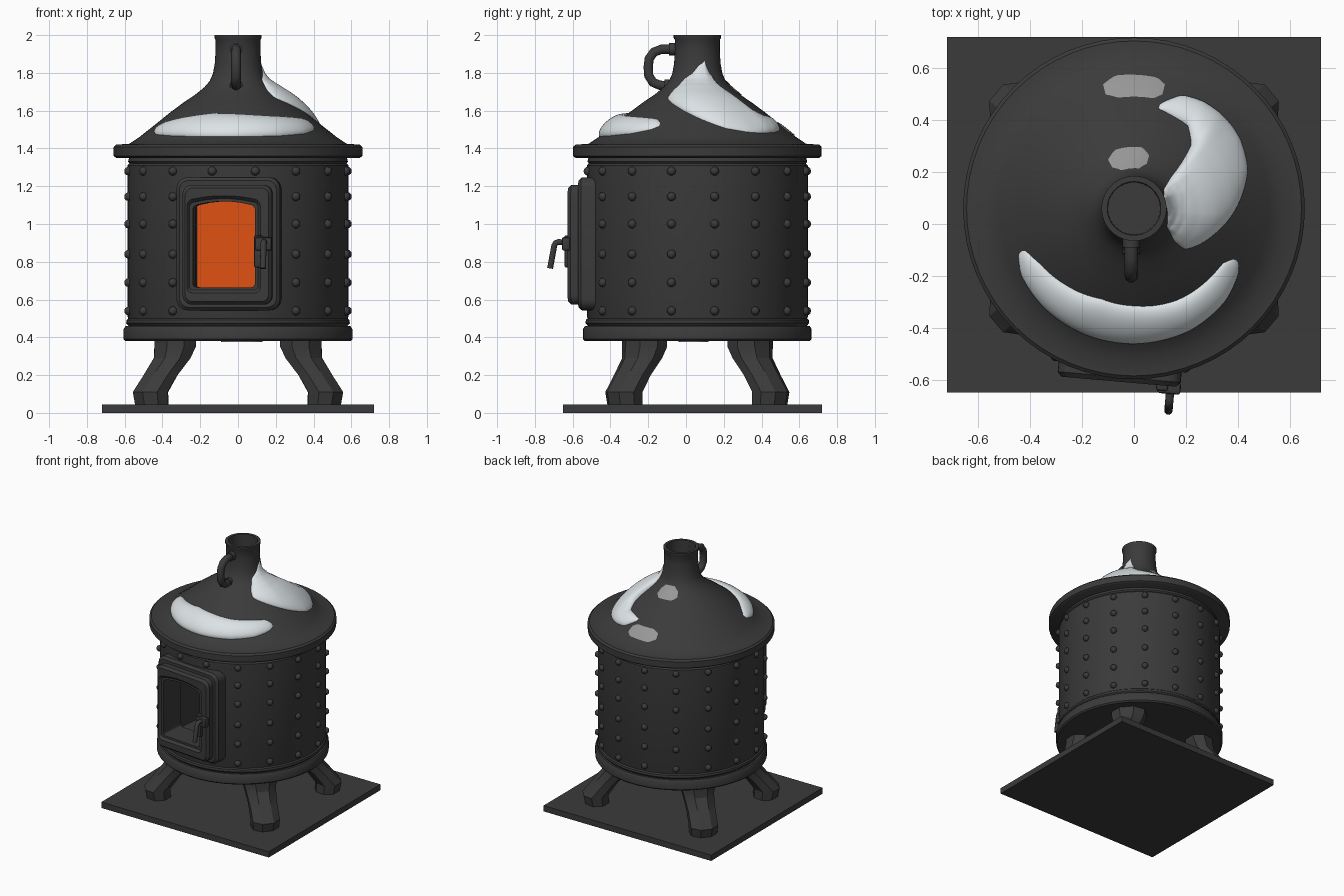
import bpy, bmesh, math
from mathutils import Vector

if "Cube" in bpy.data.objects:
    bpy.data.objects.remove(bpy.data.objects["Cube"])

CY = 0.06  # stove axis sits slightly behind the origin


def material(name, rgb):
    m = bpy.data.materials.new(name)
    m.diffuse_color = (*rgb, 1)
    m.use_nodes = True
    m.node_tree.nodes["Principled BSDF"].inputs["Base Color"].default_value = m.diffuse_color
    return m


IRON = material("dark_iron", (0.043, 0.043, 0.043))
SNOW = material("snow_white", (0.72, 0.77, 0.79))
FIRE = material("fire_orange", (0.72, 0.08, 0.006))
ASH = material("ash_grey", (0.31, 0.31, 0.31))


def finish(obj, mat, angle=38):
    obj.data.materials.clear()
    obj.data.materials.append(mat)
    bpy.ops.object.select_all(action='DESELECT')
    obj.select_set(True)
    bpy.context.view_layer.objects.active = obj
    bpy.ops.object.shade_smooth_by_angle(angle=math.radians(angle))
    return obj


def make(name, bm, mat, loc=(0, 0, 0), rot=0, angle=38, recalc=True):
    if recalc:
        bmesh.ops.recalc_face_normals(bm, faces=bm.faces)
    me = bpy.data.meshes.new(name)
    bm.to_mesh(me)
    bm.free()
    obj = bpy.data.objects.new(name, me)
    bpy.context.collection.objects.link(obj)
    obj.location = loc
    obj.rotation_euler.z = rot
    return finish(obj, mat, angle)


def loft(bm, rings, caps=True, closed=False):
    vs = [[bm.verts.new(p) for p in ring] for ring in rings]
    n = len(vs[0])
    pairs = list(zip(vs, vs[1:])) + ([(vs[-1], vs[0])] if closed else [])
    for a, b in pairs:
        for i in range(n):
            j = (i + 1) % n
            bm.faces.new((a[i], a[j], b[j], b[i]))
    if caps:
        bm.faces.new(vs[0][::-1])
        bm.faces.new(vs[-1])


def lathe(name, profile, mat=IRON, seg=64):
    bm = bmesh.new()
    loft(bm, [[(r * math.cos(math.tau * i / seg), r * math.sin(math.tau * i / seg), z)
               for i in range(seg)] for r, z in profile])
    return make(name, bm, mat, (0, CY, 0))


def box(name, lo, hi, mat, loc=(0, 0, 0), rot=0, bevel=0.0):
    bm = bmesh.new()
    bmesh.ops.create_cube(bm, size=1)
    for v in bm.verts:
        v.co = [l + (h - l) * (c + 0.5) for l, h, c in zip(lo, hi, v.co)]
    if bevel:
        bmesh.ops.bevel(bm, geom=bm.edges[:], offset=bevel, segments=2, affect='EDGES', profile=0.5)
    return make(name, bm, mat, loc, rot)


def tube(name, pts, radius, loc, rot=0):
    cu = bpy.data.curves.new(name, 'CURVE')
    cu.dimensions = '3D'
    cu.bevel_depth, cu.bevel_resolution, cu.use_fill_caps = radius, 3, True
    sp = cu.splines.new('POLY')
    sp.points.add(len(pts) - 1)
    for p, co in zip(sp.points, pts):
        p.co = (*co, 1)
    obj = bpy.data.objects.new(name, cu)
    bpy.context.collection.objects.link(obj)
    obj.location, obj.rotation_euler.z = loc, rot
    bpy.ops.object.select_all(action='DESELECT')
    obj.select_set(True)
    bpy.context.view_layer.objects.active = obj
    bpy.ops.object.convert(target='MESH')
    return finish(bpy.context.view_layer.objects.active, IRON, 50)


def interp(table, x):
    for a, b in zip(table, table[1:]):
        if x <= b[0]:
            t = max(0, (x - a[0]) / (b[0] - a[0]))
            return [p + (q - p) * t for p, q in zip(a[1:], b[1:])]
    return list(table[-1][1:])


# floor plate
box("floor_plate", (-0.72, -0.65, 0), (0.72, 0.72, 0.045), IRON)

# four splayed legs, lofted from rounded sections (z, radius, radial half, side half)
sections = [(0.04, 0.595, 0.085, 0.095), (0.11, 0.605, 0.09, 0.1), (0.2, 0.535, 0.085, 0.1),
            (0.29, 0.455, 0.09, 0.11), (0.35, 0.435, 0.1, 0.125), (0.4, 0.435, 0.1, 0.125)]
for name, deg in (("back_right_leg", 40), ("back_left_leg", 140),
                  ("front_left_leg", 220), ("front_right_leg", 320)):
    bm = bmesh.new()
    loft(bm, [[(c + a * math.cos(math.tau * (i + 0.5) / 8) * 1.06,
                b * math.sin(math.tau * (i + 0.5) / 8) * 1.06, z) for i in range(8)]
              for z, c, a, b in sections])
    make(name, bm, IRON, (0, CY, 0), math.radians(deg), 30)

# turned rings, drum and roof with chimney
lathe("base_ring", [(0.01, 0.38), (0.595, 0.38), (0.605, 0.39), (0.605, 0.445), (0.595, 0.46), (0.01, 0.465)])
lathe("lower_bead", [(0.5, 0.45), (0.575, 0.455), (0.592, 0.475), (0.59, 0.492), (0.575, 0.505), (0.5, 0.51)])
body = lathe("drum", [(0.01, 0.45), (0.565, 0.455), (0.585, 0.51), (0.585, 1.31), (0.57, 1.325), (0.01, 1.34)])
lathe("upper_bead", [(0.5, 1.31), (0.57, 1.315), (0.582, 1.33), (0.575, 1.355), (0.5, 1.36)])
slope = [(0.575, 1.425), (0.52, 1.462), (0.44, 1.525), (0.36, 1.59), (0.293, 1.64), (0.225, 1.686),
         (0.177, 1.725), (0.15, 1.757), (0.133, 1.795), (0.123, 1.85), (0.119, 1.91)]
lathe("roof_and_chimney", [(0.01, 1.35), (0.645, 1.35), (0.658, 1.36), (0.658, 1.408), (0.645, 1.42)] + slope
      + [(0.119, 1.975), (0.125, 1.985), (0.125, 2.0), (0.103, 2.0), (0.1, 1.8), (0.01, 1.8)])

# firebox hollow cut into the drum, with the fire at its back
TURN = math.radians(-5)
PLACE = (0, CY, 0)
cutter = box("firebox_cutter", (-0.2, -0.64, 0.645), (0.165, -0.2, 1.145), IRON, PLACE, TURN)
cutter.hide_render = True
mod = body.modifiers.new("firebox", 'BOOLEAN')
mod.operation, mod.object, mod.solver = 'DIFFERENCE', cutter, 'EXACT'
bpy.context.view_layer.objects.active = body
bpy.ops.object.modifier_apply(modifier=mod.name)
bpy.data.objects.remove(cutter)
finish(body, IRON, 30)
box("fire_glow", (-0.2, -0.215, 0.645), (0.165, -0.207, 1.145), FIRE, PLACE, TURN)


# stepped door frame with an arched window
def outline(y, cx, cz, hw, hh, r, arch=0.0):
    pts = []
    for k, (sx, sz) in enumerate(((1, 1), (-1, 1), (-1, -1), (1, -1))):
        for i in range(6):
            a = math.pi / 2 * (k + i / 5)
            pts.append((sx * (hw - r) + r * math.cos(a), sz * (hh - r) + r * math.sin(a)))
        if k == 0:
            pts += [((hw - r) * t, hh) for t in (0.6, 0.2, -0.2, -0.6)]
    return [(cx + x, y, cz + z + (arch * (1 - (x / hw) ** 2) if z > 0 else 0)) for x, z in pts]


bm = bmesh.new()
win = (-0.018, 0.88)
loft(bm, [outline(-0.46, 0, 0.895, 0.275, 0.352, 0.06), outline(-0.595, 0, 0.895, 0.275, 0.352, 0.06),
          outline(-0.612, 0, 0.895, 0.258, 0.336, 0.05), outline(-0.612, 0, 0.89, 0.238, 0.317, 0.05),
          outline(-0.652, 0, 0.89, 0.238, 0.317, 0.05), outline(-0.67, 0, 0.89, 0.222, 0.301, 0.04),
          outline(-0.67, *win, 0.195, 0.245, 0.03, 0.025), outline(-0.652, *win, 0.182, 0.23, 0.02, 0.025),
          outline(-0.652, *win, 0.165, 0.215, 0.02, 0.025), outline(-0.46, *win, 0.165, 0.215, 0.02, 0.025)],
     caps=False, closed=True)
make("door", bm, IRON, PLACE, TURN, 30)

# door latch and lever
box("latch_plate", (0.145, -0.69, 0.77), (0.19, -0.655, 0.94), IRON, PLACE, TURN, 0.008)
box("latch_block", (0.15, -0.7, 0.86), (0.24, -0.655, 0.93), IRON, PLACE, TURN, 0.01)
tube("latch_lever", [(0.2, -0.66, 0.9), (0.2, -0.72, 0.905), (0.2, -0.735, 0.9), (0.2, -0.743, 0.885),
                     (0.2, -0.765, 0.765)], 0.016, PLACE, TURN)

# rivets in sixteen columns, skipping those behind the door
bm = bmesh.new()
for k in range(16):
    deg = 9 + 22.5 * k
    for z in (1.28, 1.145, 1.0, 0.84, 0.69, 0.54):
        if 245 < deg < 290 and z < 1.2:
            continue
        a = math.radians(deg)
        d = Vector((math.cos(a), math.sin(a), 0))
        ret = bmesh.ops.create_icosphere(bm, subdivisions=2, radius=0.024)
        bmesh.ops.translate(bm, verts=ret["verts"], vec=d * 0.586 + Vector((0, 0, z)))
make("rivets", bm, IRON, (0, CY, 0), angle=60)

# chimney handle with end collars
tube("chimney_handle", [(0, -0.1, 1.925), (0, -0.19, 1.925), (0, -0.23, 1.91), (0, -0.255, 1.875),
                        (0, -0.26, 1.83), (0, -0.257, 1.785), (0, -0.235, 1.75), (0, -0.2, 1.735),
                        (0, -0.14, 1.73)], 0.026, (-0.01, CY, 0))
tube("upper_handle_collar", [(0, -0.1, 1.925), (0, -0.15, 1.925)], 0.034, (-0.01, CY, 0))
tube("lower_handle_collar", [(0, -0.12, 1.73), (0, -0.175, 1.733)], 0.034, (-0.01, CY, 0))


# drifts lying on the roof: rows of (angle, inner radius, outer radius)
def drift(name, rows, thick, base, mat, n=48, m=20):
    prof = sorted(slope)
    bm = bmesh.new()
    grid = []
    for i in range(n + 1):
        v = i / n
        deg = rows[0][0] + (rows[-1][0] - rows[0][0]) * v
        r0, r1 = interp(rows, deg)
        end = min(1, 2.2 * math.sqrt(max(0, v * (1 - v))))
        line = []
        for j in range(m + 1):
            u = (1 - math.cos(math.pi * j / m)) / 2
            r = r0 + (r1 - r0) * u
            z = interp(prof, r)[0]
            nrm = Vector((interp(prof, r - 0.008)[0] - interp(prof, r + 0.008)[0], 0.016)).normalized()
            h = base + thick * end * 2 * math.sqrt(max(0, u * (1 - u)))
            a = math.radians(deg)
            line.append(bm.verts.new(((r + nrm.x * h) * math.cos(a), (r + nrm.x * h) * math.sin(a), z + nrm.y * h)))
        grid.append(line)
    for a, b in zip(grid, grid[1:]):
        for j in range(m):
            bm.faces.new((a[j], a[j + 1], b[j + 1], b[j]))
    make(name, bm, mat, (0, CY, 0), angle=70, recalc=False)


drift("front_snow", [(200, 0.45, 0.475), (210, 0.42, 0.505), (228, 0.395, 0.515), (250, 0.37, 0.52),
                     (270, 0.375, 0.52), (295, 0.39, 0.515), (315, 0.395, 0.5), (328, 0.4, 0.475),
                     (334, 0.43, 0.45)], 0.045, -0.005, SNOW)
drift("side_snow", [(-40, 0.2, 0.25), (-30, 0.145, 0.285), (-18, 0.135, 0.325), (3, 0.124, 0.405),
                    (19, 0.121, 0.465), (33, 0.135, 0.49), (40, 0.18, 0.495), (48, 0.33, 0.495),
                    (57, 0.38, 0.49), (67, 0.385, 0.475), (77, 0.395, 0.41)], 0.045, -0.005, SNOW, 64, 32)

# bare grey patches on the roof back and under the base
drift("rear_lower_patch", [(76, 0.45, 0.49), (80, 0.428, 0.51), (98, 0.428, 0.515), (104, 0.45, 0.49)],
      0.002, 0.004, ASH, 16, 6)
drift("rear_upper_patch", [(74, 0.175, 0.21), (82, 0.152, 0.235), (108, 0.15, 0.235), (118, 0.175, 0.21)],
      0.002, 0.004, ASH, 16, 6)
bm = bmesh.new()
loft(bm, [[(0.11 * math.cos(math.tau * i / 16), 0.08 * math.sin(math.tau * i / 16), z) for i in range(16)]
          for z in (0.374, 0.382)])
make("underside_patch", bm, ASH, (0.02, 0.04, 0))
